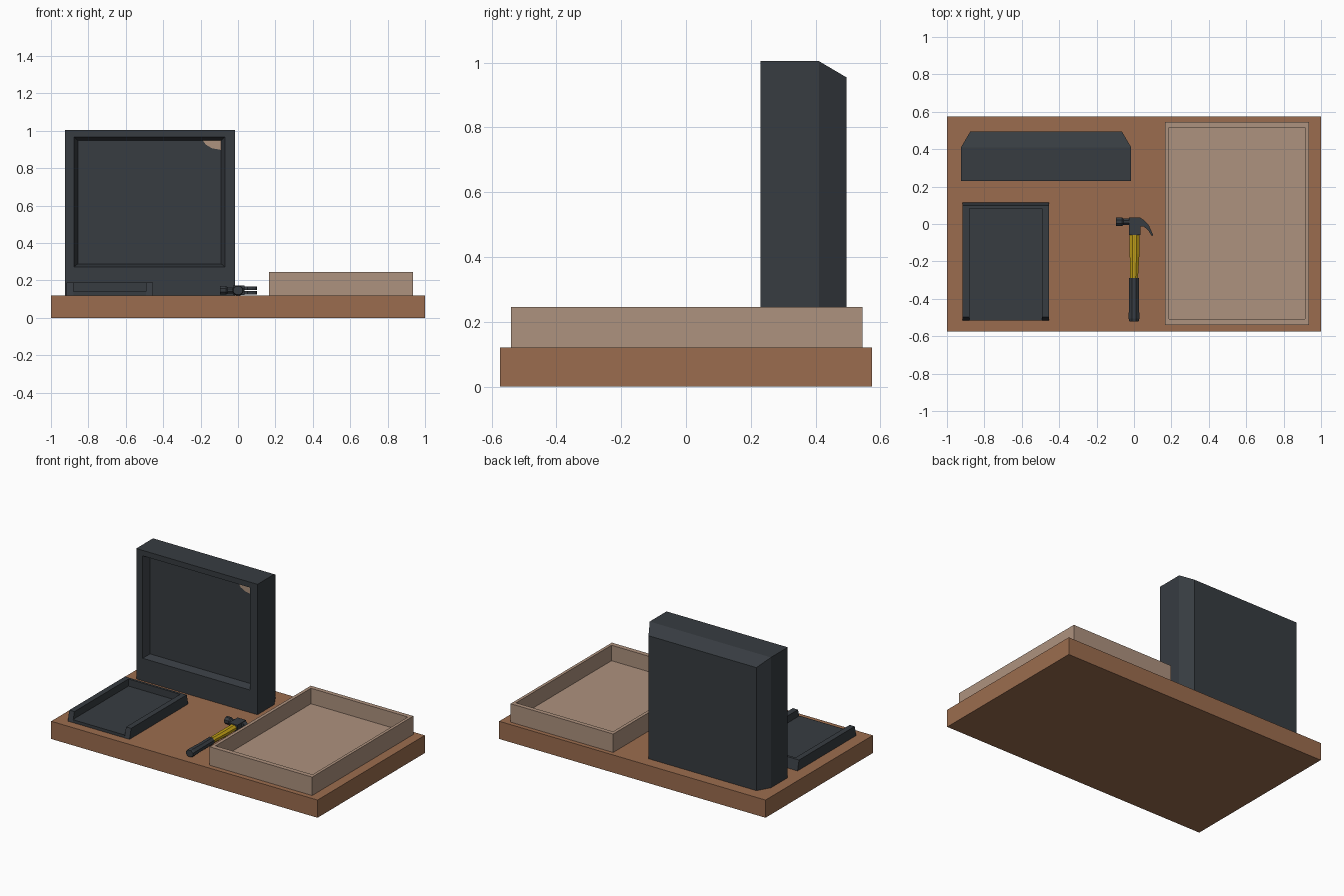
import bpy, bmesh, math

cube = bpy.data.objects.get("Cube")
if cube:
    bpy.data.objects.remove(cube, do_unlink=True)


def material(name, rgb):
    m = bpy.data.materials.new(name)
    m.use_nodes = True
    m.diffuse_color = (*rgb, 1)
    bsdf = next(n for n in m.node_tree.nodes if n.type == 'BSDF_PRINCIPLED')
    bsdf.inputs["Base Color"].default_value = (*rgb, 1)
    bsdf.inputs["Roughness"].default_value = 0.8
    return m


wood = material("brown wood", (0.33, 0.152, 0.077))
beige = material("beige", (0.423, 0.287, 0.209))
charcoal = material("charcoal", (0.038, 0.045, 0.053))
yellow = material("yellow", (0.52, 0.34, 0.008))


def loft(name, rings, mat):
    """Bridge rings of matching points and cap both ends."""
    bm = bmesh.new()
    loops = [[bm.verts.new(p) for p in ring] for ring in rings]
    for a, b in zip(loops, loops[1:]):
        n = len(a)
        for i in range(n):
            j = (i + 1) % n
            bm.faces.new((a[i], a[j], b[j], b[i]))
    bm.faces.new(loops[0])
    bm.faces.new(loops[-1])
    bmesh.ops.recalc_face_normals(bm, faces=bm.faces)
    mesh = bpy.data.meshes.new(name)
    bm.to_mesh(mesh)
    bm.free()
    mesh.materials.append(mat)
    obj = bpy.data.objects.new(name, mesh)
    bpy.context.collection.objects.link(obj)
    return obj


def flat(x0, x1, y0, y1, z):
    return [(x0, y0, z), (x1, y0, z), (x1, y1, z), (x0, y1, z)]


def upright(x0, x1, z0, z1, y):
    return [(x0, y, z0), (x1, y, z0), (x1, y, z1), (x0, y, z1)]


def box(name, x0, x1, y0, y1, z0, z1, mat):
    return loft(name, [flat(x0, x1, y0, y1, z0), flat(x0, x1, y0, y1, z1)], mat)


def octagon(rx, rz, y, z, x=0.0):
    angles = [math.pi / 4 * (i + 0.5) for i in range(8)]
    k = 1 / math.cos(math.pi / 8)
    return [(x + rx * k * math.cos(a), y, z + rz * k * math.sin(a)) for a in angles]


TOP = 0.12
box("board", -1, 1, -0.575, 0.575, 0, TOP, wood)

# Open tray
loft("tray", [flat(0.165, 0.935, -0.54, 0.545, TOP),
              flat(0.165, 0.935, -0.54, 0.545, 0.245),
              flat(0.187, 0.915, -0.508, 0.515, 0.245),
              flat(0.187, 0.915, -0.508, 0.515, 0.14)], beige)

# Upright housing with chamfered back and recessed front
loft("housing", [upright(-0.875, -0.065, TOP, 0.955, 0.495),
                 upright(-0.925, -0.015, TOP, 1.005, 0.41),
                 upright(-0.925, -0.015, TOP, 1.005, 0.23),
                 upright(-0.877, -0.07, 0.273, 0.968, 0.23),
                 upright(-0.856, -0.09, 0.289, 0.948, 0.28)], charcoal)

# Rounded corner patch in the recess
patch = [(-0.09, 0.948), (-0.188, 0.948), (-0.172, 0.926), (-0.14, 0.907), (-0.09, 0.898)]
loft("corner_patch", [[(x, y, z) for x, z in patch] for y in (0.275, 0.282)], beige)

# Low open-fronted dock
box("dock_floor", -0.88, -0.492, -0.515, 0.09, TOP, 0.14, charcoal)
for side, x0, x1 in (("right", -0.918, -0.88), ("left", -0.492, -0.454)):
    loft("dock_rail_" + side, [flat(x0, x1, -0.515, 0.082, TOP),
                               flat(x0, x1, -0.498, 0.082, 0.188)], charcoal)
loft("dock_back_wall", [flat(-0.918, -0.454, 0.082, 0.115, TOP),
                        flat(-0.918, -0.454, 0.082, 0.099, 0.188)], charcoal)

# Hammer handle and grip
HZ = 0.147
loft("hammer_handle", [octagon(0.021, 0.019, -0.295, HZ),
                       octagon(0.026, 0.021, -0.16, HZ, 0.003),
                       octagon(0.026, 0.021, -0.05, HZ, 0.003)], yellow)
loft("hammer_grip", [octagon(0.025, 0.022, -0.52, HZ),
                     octagon(0.029, 0.026, -0.505, HZ),
                     octagon(0.026, 0.023, -0.4, HZ),
                     octagon(0.026, 0.024, -0.29, HZ)], charcoal)

# Hammer head: neck, striking face and split claw
loft("hammer_neck", [flat(-0.028, 0.035, -0.058, 0.036, z) for z in (0.123, 0.172)], charcoal)
face = loft("hammer_face", [octagon(r, r, y, 0) for r, y in
                            ((0.017, 0.0), (0.017, 0.03), (0.023, 0.038), (0.023, 0.07))], charcoal)
face.rotation_euler.z = math.pi / 2
face.location = (-0.026, 0.012, HZ)

claw = [(0.03, 0.036), (0.052, 0.022), (0.08, -0.008), (0.102, -0.058),
        (0.096, -0.066), (0.075, -0.032), (0.052, -0.014), (0.03, -0.014)]
for name, z0, z1 in (("lower", 0.126, 0.144), ("upper", 0.15, 0.168)):
    loft("hammer_claw_" + name, [[(x, y, z) for x, y in claw] for z in (z0, z1)], charcoal)
